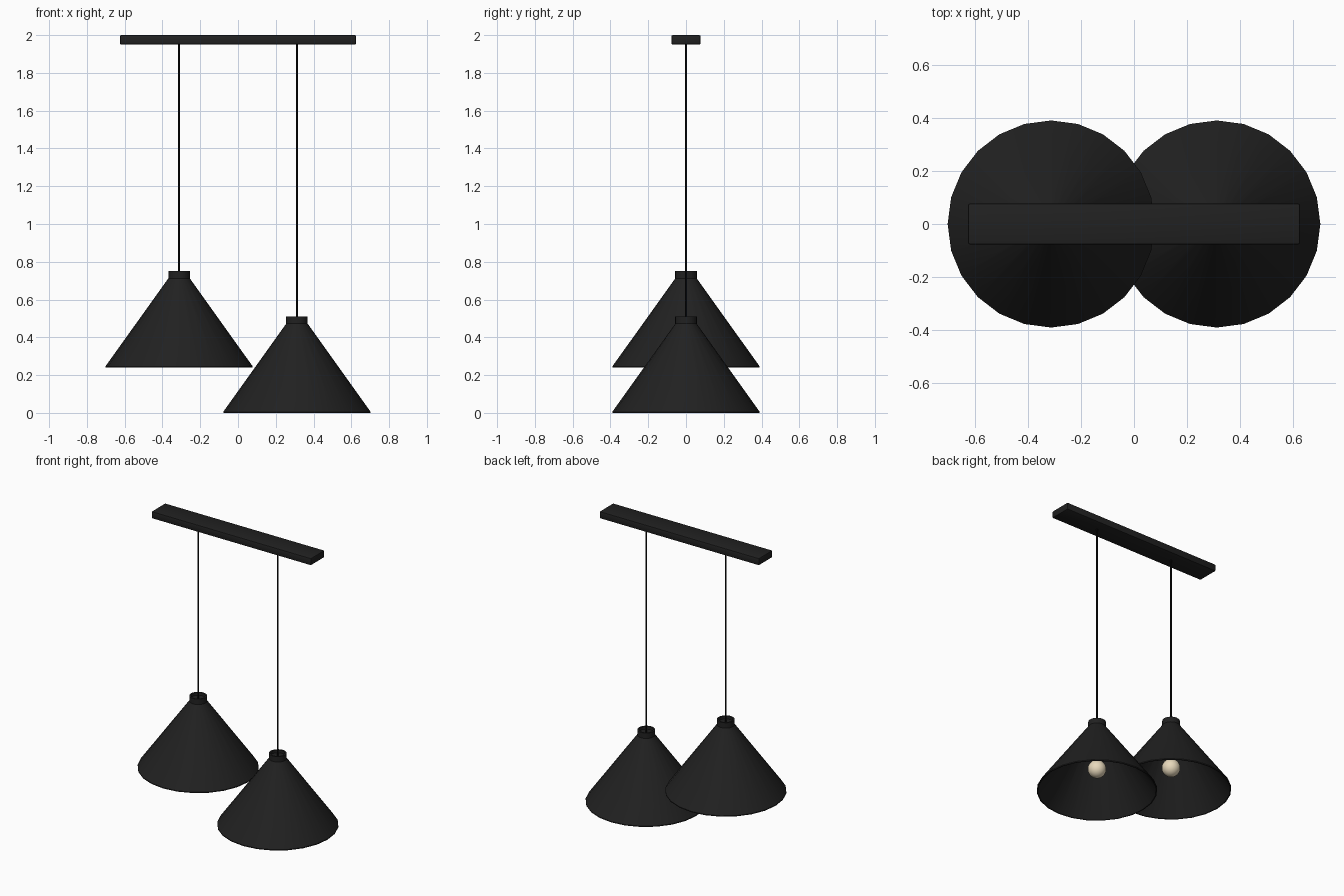
import bpy, bmesh, math
from mathutils import Matrix, Vector

old = bpy.data.objects.get("Cube")
if old:
    bpy.data.objects.remove(old, do_unlink=True)


def material(name, color):
    mat = bpy.data.materials.new(name)
    mat.use_nodes = True
    mat.diffuse_color = color
    mat.node_tree.nodes["Principled BSDF"].inputs["Base Color"].default_value = color
    return mat


BLACK = material("matte black", (0.015, 0.015, 0.015, 1))
CORD = material("cord black", (0.005, 0.005, 0.005, 1))
CREAM = material("warm bulb", (0.8, 0.69, 0.5, 1))


def finish(name, bm, mat, location, angle=35):
    bmesh.ops.recalc_face_normals(bm, faces=bm.faces)
    mesh = bpy.data.meshes.new(name)
    bm.to_mesh(mesh)
    bm.free()
    mesh.materials.append(mat)
    mesh.shade_smooth()
    mesh.set_sharp_from_angle(angle=math.radians(angle))
    obj = bpy.data.objects.new(name, mesh)
    obj.location = location
    bpy.context.collection.objects.link(obj)
    return obj


def lathe(name, profile, mat, location, sides=24):
    """Spin a radius/height profile around the vertical axis."""
    bm = bmesh.new()
    verts = [bm.verts.new((r, 0, z)) for r, z in profile]
    edges = [bm.edges.new(pair) for pair in zip(verts, verts[1:])]
    bmesh.ops.spin(bm, geom=verts + edges, cent=(0, 0, 0), axis=(0, 0, 1),
                   angle=math.tau, steps=sides, use_duplicate=False)
    bmesh.ops.remove_doubles(bm, verts=bm.verts, dist=0.0005)
    return finish(name, bm, mat, location)


# Ceiling bar with softened edges
bm = bmesh.new()
bmesh.ops.create_cube(bm, size=1, matrix=Matrix.Diagonal((1.25, 0.154, 0.05, 1)))
bmesh.ops.bevel(bm, geom=bm.edges[:], offset=0.007, segments=2, profile=0.5, affect='EDGES')
finish("ceiling_bar", bm, BLACK, (0, 0, 1.975))

# Thin conical shell with a recessed cap in its collar
SHADE = [(0, 0.49), (0.046, 0.49), (0.046, 0.51), (0.057, 0.51), (0.057, 0.472),
         (0.39, 0.006), (0.39, 0), (0.383, 0), (0.05, 0.465), (0, 0.465)]
SOCKET = [(0, 0.465), (0.03, 0.465), (0.03, 0.2), (0, 0.2)]

for side, x, base in (("right", -0.312, 0.24), ("left", 0.312, 0.0)):
    lathe(side + "_shade", SHADE, BLACK, (x, 0, base))
    lathe(side + "_socket", SOCKET, BLACK, (x, 0, base), 12)

    # Cord from the shade cap to the bar
    lathe(side + "_cord", [(0, base + 0.48), (0.005, base + 0.48), (0.005, 1.955), (0, 1.955)],
          CORD, (x, 0, 0), 8)

    # Round bulb
    bm = bmesh.new()
    bmesh.ops.create_uvsphere(bm, u_segments=24, v_segments=16, radius=0.06)
    finish(side + "_bulb", bm, CREAM, Vector((x, 0, base + 0.16)))
